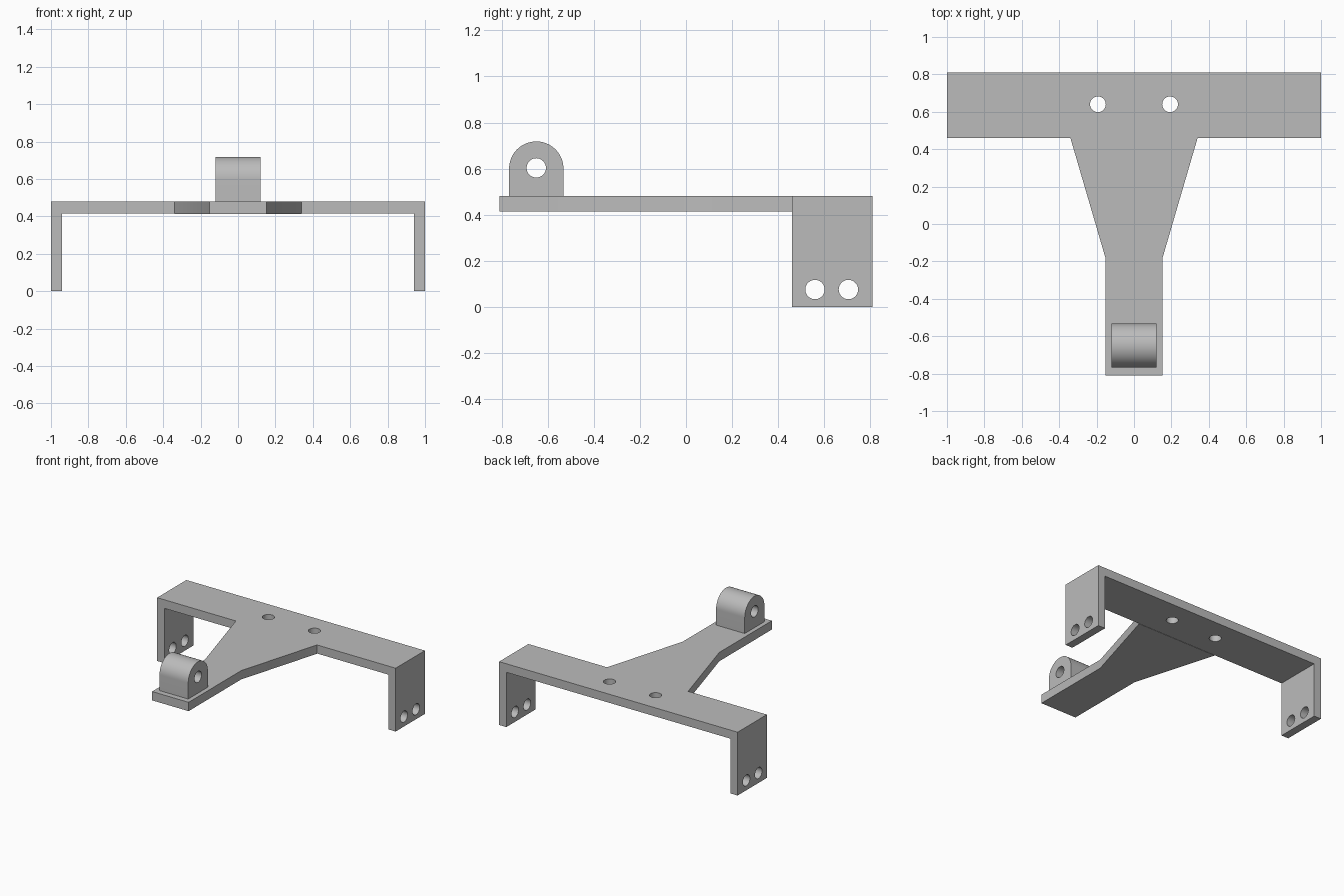
import bpy, bmesh, math
from mathutils import Vector

cube = bpy.data.objects.get("Cube")
if cube:
    bpy.data.objects.remove(cube, do_unlink=True)

grey = bpy.data.materials.new("plain_grey")
grey.use_nodes = True
colour = (0.5, 0.5, 0.5, 1)
grey.diffuse_color = colour
grey.node_tree.nodes["Principled BSDF"].inputs["Base Color"].default_value = colour

HOLE = 0.042


def prism(name, outline, axis, low, high):
    """Extrude a 2D outline along an axis from low to high."""
    def place(a, b):
        point = [a, b]
        point.insert("xyz".index(axis), low)
        return point
    bm = bmesh.new()
    face = bm.faces.new([bm.verts.new(place(a, b)) for a, b in outline])
    grown = bmesh.ops.extrude_face_region(bm, geom=[face])["geom"]
    shift = Vector([high - low if c == axis else 0 for c in "xyz"])
    bmesh.ops.translate(bm, vec=shift, verts=[v for v in grown if isinstance(v, bmesh.types.BMVert)])
    bmesh.ops.recalc_face_normals(bm, faces=bm.faces)
    mesh = bpy.data.meshes.new(name)
    bm.to_mesh(mesh)
    bm.free()
    mesh.materials.append(grey)
    obj = bpy.data.objects.new(name, mesh)
    bpy.context.collection.objects.link(obj)
    return obj


def arc(a, b, radius, sweep, count):
    return [(a + radius * math.cos(sweep * i / count), b + radius * math.sin(sweep * i / count))
            for i in range(count + 1)]


def select(obj):
    bpy.ops.object.select_all(action="DESELECT")
    obj.select_set(True)
    bpy.context.view_layer.objects.active = obj


def drill(obj, a, b, axis):
    """Cut a round hole right through the part."""
    cutter = prism("hole_cutter", arc(a, b, HOLE, math.tau, 40)[:-1], axis, -2, 2)
    cutter.hide_render = True
    mod = obj.modifiers.new("hole", "BOOLEAN")
    mod.operation, mod.solver, mod.object = "DIFFERENCE", "EXACT", cutter
    select(obj)
    bpy.ops.object.modifier_apply(modifier=mod.name)
    bpy.data.objects.remove(cutter, do_unlink=True)


def mirrored(half):
    return half + [(-a, b) for a, b in reversed(half)]


# U-shaped bracket: top plate with two legs
bracket = prism("bracket", mirrored([(0.94, 0.415), (0.94, 0), (1, 0), (1, 0.48)]), "y", 0.46, 0.81)
for x in (-0.193, 0.193):
    drill(bracket, x, 0.64, "z")
for y in (0.56, 0.705):
    drill(bracket, y, 0.075, "x")

# Tapered arm reaching forward
arm = prism("arm", mirrored([(0.153, -0.81), (0.153, -0.18), (0.34, 0.46)]), "z", 0.413, 0.48)

# Rounded lug with a cross hole
lug = prism("lug", arc(-0.65, 0.6, 0.118, math.pi, 32) + [(-0.768, 0.48), (-0.532, 0.48)],
            "x", -0.12, 0.12)
drill(lug, -0.65, 0.603, "x")

for part in (bracket, arm, lug):
    select(part)
    bpy.ops.object.shade_smooth_by_angle(angle=math.radians(30))
